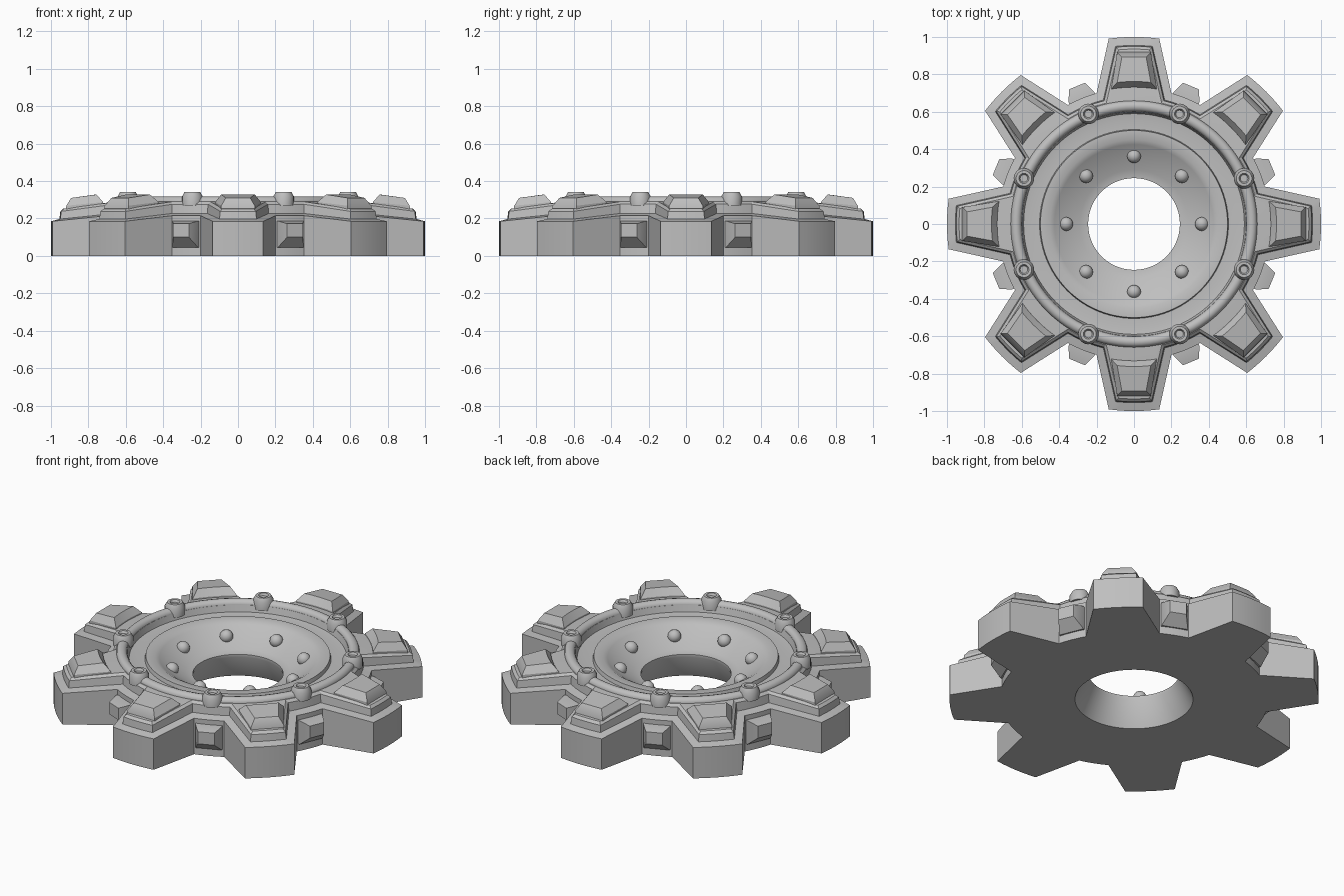
import bpy, bmesh, math
from mathutils import Matrix, Vector

if "Cube" in bpy.data.objects:
    bpy.data.objects.remove(bpy.data.objects["Cube"])

TEETH, SEG = 8, 12           # teeth and outline points per tooth
N = TEETH * SEG

metal = bpy.data.materials.new("grey_metal")
metal.diffuse_color = (0.52, 0.52, 0.52, 1)
metal.use_nodes = True
metal.node_tree.nodes["Principled BSDF"].inputs["Base Color"].default_value = metal.diffuse_color


def finish(name, bm, angle=30):
    bmesh.ops.recalc_face_normals(bm, faces=bm.faces)
    mesh = bpy.data.meshes.new(name)
    bm.to_mesh(mesh)
    bm.free()
    mesh.materials.append(metal)
    ob = bpy.data.objects.new(name, mesh)
    bpy.context.collection.objects.link(ob)
    bpy.ops.object.select_all(action='DESELECT')
    bpy.context.view_layer.objects.active = ob
    ob.select_set(True)
    bpy.ops.object.shade_smooth_by_angle(angle=math.radians(angle))
    return ob


def skin(bm, loops, closed=False, caps=False):
    """Bridge loops of equal point count with quads."""
    rings = [[bm.verts.new(p) for p in loop] for loop in loops]
    pairs = list(zip(rings, rings[1:]))
    if closed:
        pairs.append((rings[-1], rings[0]))
    for a, b in pairs:
        n = len(a)
        for i in range(n):
            bm.faces.new((a[i], a[(i + 1) % n], b[(i + 1) % n], b[i]))
    if caps:
        bm.faces.new(rings[0])
        bm.faces.new(rings[-1])


def circle(r, z, n=N):
    return [(r * math.sin(2 * math.pi * i / n), r * math.cos(2 * math.pi * i / n), z)
            for i in range(n)]


def gear(d, z_tip, slope):
    """Toothed outline inset by d; height rises toward the centre."""
    tip_r, root_r = 1 - d, 0.728 - d
    tip_a = math.asin((0.135 - 0.8 * d) / tip_r)
    root_a = math.asin((0.2 - 0.8 * d) / root_r)
    half = math.pi / TEETH
    pts = []
    for i in range(N):
        k = (i + 5) % SEG - 5                      # -5..6 within one tooth
        if abs(k) <= 3:
            r, a = tip_r, tip_a * k / 3
        else:
            r = root_r
            a = math.copysign(root_a + (half - root_a) * (abs(k) - 4) / 2, k)
        a += 2 * half * ((i + 5) // SEG)
        pts.append((r * math.sin(a), r * math.cos(a), z_tip + slope * (tip_r - r)))
    return pts


def turned(copies, offset=0.0):
    return [Matrix.Rotation(offset + 2 * math.pi * i / copies, 4, 'Z') for i in range(copies)]


def move(loops, m):
    return [[m @ Vector(p) for p in loop] for loop in loops]


# Stepped gear body with dished centre and flared hole
bm = bmesh.new()
skin(bm, [gear(0, 0, 0), gear(0, 0.185, 0.11), gear(0.045, 0.197, 0.11),
          gear(0.05, 0.238, 0.14), gear(0.065, 0.252, 0.14)]
     + [circle(r, z) for r, z in (
         (0.645, 0.292), (0.60, 0.292), (0.59, 0.255), (0.555, 0.25), (0.505, 0.25),
         (0.50, 0.272), (0.45, 0.272), (0.425, 0.258), (0.29, 0.168),
         (0.245, 0.162), (0.245, 0.145), (0.32, 0))], closed=True)
finish("gear_body", bm)

# Round rail around the dish
bm = bmesh.new()
skin(bm, [circle(0.63 + 0.03 * math.cos(t), 0.287 + 0.03 * math.sin(t))
          for t in (2 * math.pi * j / 12 for j in range(12))], closed=True)
finish("round_rail", bm, 40)


# Raised pad on every tooth, with curved inner edge
def pad_loop(w_out, r_out, w_in, r_in, z_out, z_in):
    pts = [(-w_out, r_out, z_out), (w_out, r_out, z_out)]
    a = math.asin(w_in / r_in)
    for j in range(7):
        t = a * (1 - j / 3)
        pts.append((r_in * math.sin(t), r_in * math.cos(t), z_in))
    return pts


bm = bmesh.new()
for m in turned(TEETH):
    skin(bm, move([pad_loop(0.09, 0.92, 0.122, 0.73, 0.23, 0.25),
                   pad_loop(0.09, 0.918, 0.122, 0.732, 0.268, 0.288),
                   pad_loop(0.065, 0.892, 0.09, 0.762, 0.31, 0.328)], m), caps=True)
finish("tooth_pads", bm)

# Tapered studs on the walls between teeth
bm = bmesh.new()


def stud_loop(y, w, z0, z1):
    return [(-w, y, z0), (w, y, z0), (w, y, z1), (-w, y, z1)]


for m in turned(TEETH, math.pi / TEETH):
    skin(bm, move([stud_loop(0.68, 0.074, 0.045, 0.187),
                   stud_loop(0.735, 0.074, 0.045, 0.187),
                   stud_loop(0.798, 0.046, 0.1, 0.172)], m), caps=True)
finish("valley_studs", bm)

# Bolts with sunken centres on the rail
bm = bmesh.new()
for m in turned(TEETH, math.pi / TEETH):
    place = m @ Matrix.Translation((0, 0.637, 0))
    skin(bm, move([circle(r, z, 20) for r, z in (
        (0.055, 0.27), (0.055, 0.318), (0.042, 0.341), (0.027, 0.341), (0.02, 0.328))],
        place), caps=True)
finish("rail_bolts", bm)

# Round rivets in the dish
bm = bmesh.new()
for m in turned(TEETH):
    bmesh.ops.create_uvsphere(bm, u_segments=16, v_segments=10, radius=0.037,
                              matrix=m @ Matrix.Translation((0, 0.363, 0.218)))
finish("dish_rivets", bm, 60)
